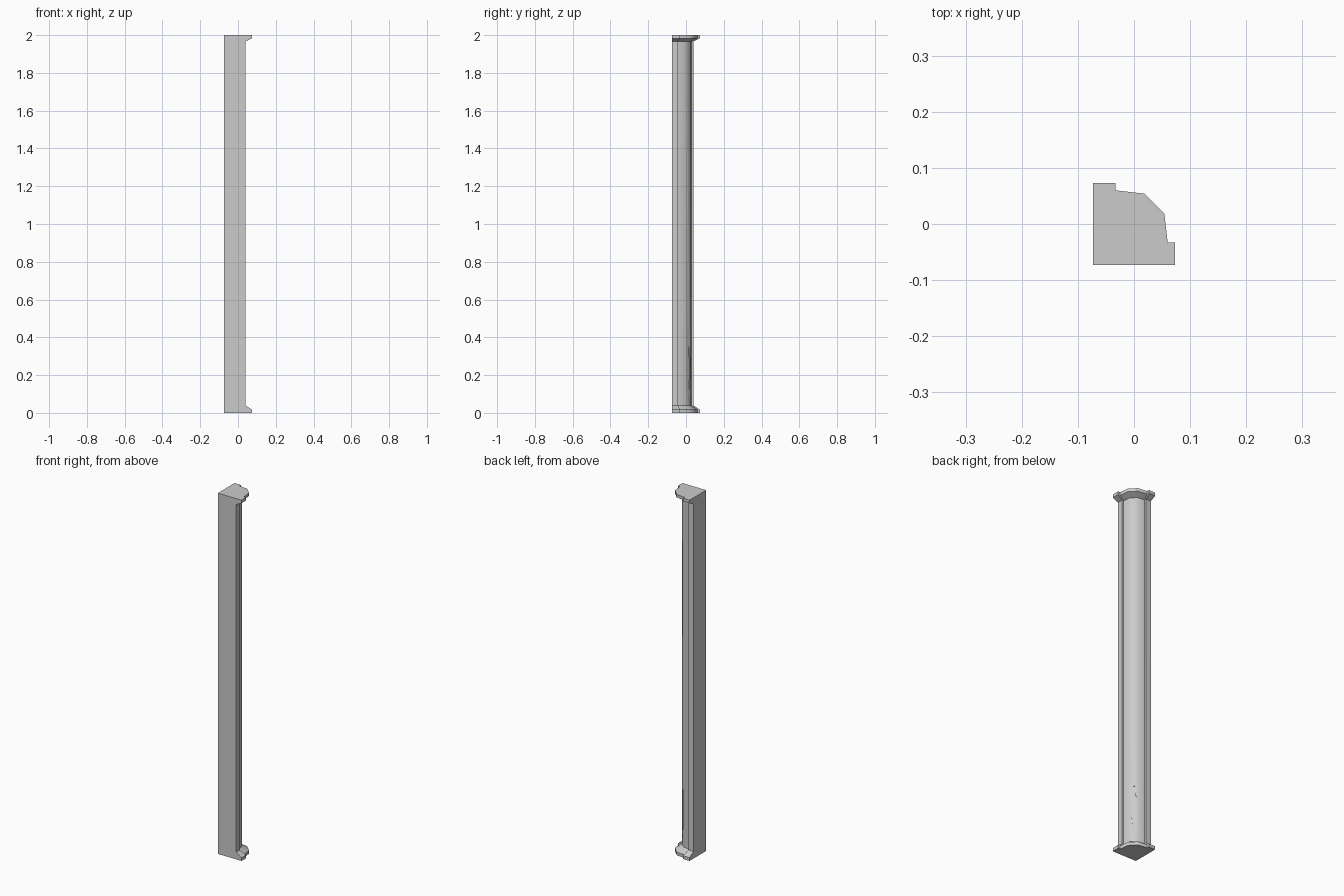
import bpy, bmesh, math
from mathutils import Vector

if "Cube" in bpy.data.objects:
    bpy.data.objects.remove(bpy.data.objects["Cube"])

C = -0.073  # inner corner of the quarter pillar (x and y)
HALF = [(0.073, -0.073), (0.073, -0.033), (0.060, -0.033), (0.054, 0.019)]
# mirror the half outline across the diagonal
OUTLINE = [(C, C)] + HALF + [(y, x) for x, y in reversed(HALF)]
SHAFT = 0.774  # shaft size relative to base, scaled about the corner


def loft(name, rings):
    bm = bmesh.new()
    loops = [[bm.verts.new(p) for p in ring] for ring in rings]
    n = len(loops[0])
    for a, b in zip(loops, loops[1:]):
        for i in range(n):
            j = (i + 1) % n
            bm.faces.new((a[i], a[j], b[j], b[i]))
    bm.faces.new(loops[0][::-1])
    bm.faces.new(loops[-1])
    bmesh.ops.recalc_face_normals(bm, faces=bm.faces)
    me = bpy.data.meshes.new(name)
    bm.to_mesh(me)
    bm.free()
    ob = bpy.data.objects.new(name, me)
    bpy.context.collection.objects.link(ob)
    return ob


def ring(s, z):
    return [Vector((C + (x - C) * s, C + (y - C) * s, z)) for x, y in OUTLINE]


# Pillar with flared base and capital
pillar = loft("quarter_pillar", [ring(s, z) for s, z in (
    (1, 0), (1, 0.018), (SHAFT, 0.040), (SHAFT, 1.967), (1, 1.983), (1, 2))])

# Shallow chipped recess on the diagonal face
CHIP = [(-0.010, 0.35), (0.007, 0.35), (0.007, 0.31), (0.014, 0.285),
        (0.012, 0.18), (0.008, 0.125), (-0.006, 0.125), (-0.011, 0.19)]
out = Vector((1, 1, 0)).normalized()
side = Vector((-1, 1, 0)).normalized()
face_dist = (C + (0.054 - C) * SHAFT + C + (0.019 - C) * SHAFT) / math.sqrt(2)
cutter = loft("chip_cutter", [
    [out * (face_dist + d) + side * u + Vector((0, 0, z)) for u, z in CHIP]
    for d in (-0.004, 0.02)])
mod = pillar.modifiers.new("chip", 'BOOLEAN')
mod.operation = 'DIFFERENCE'
mod.solver = 'EXACT'
mod.object = cutter
bpy.context.view_layer.objects.active = pillar
pillar.select_set(True)
bpy.ops.object.modifier_apply(modifier=mod.name)
bpy.data.objects.remove(cutter)

# Soft shading around the column bulge, crisp mouldings
bpy.ops.object.shade_smooth_by_angle(angle=math.radians(41))
